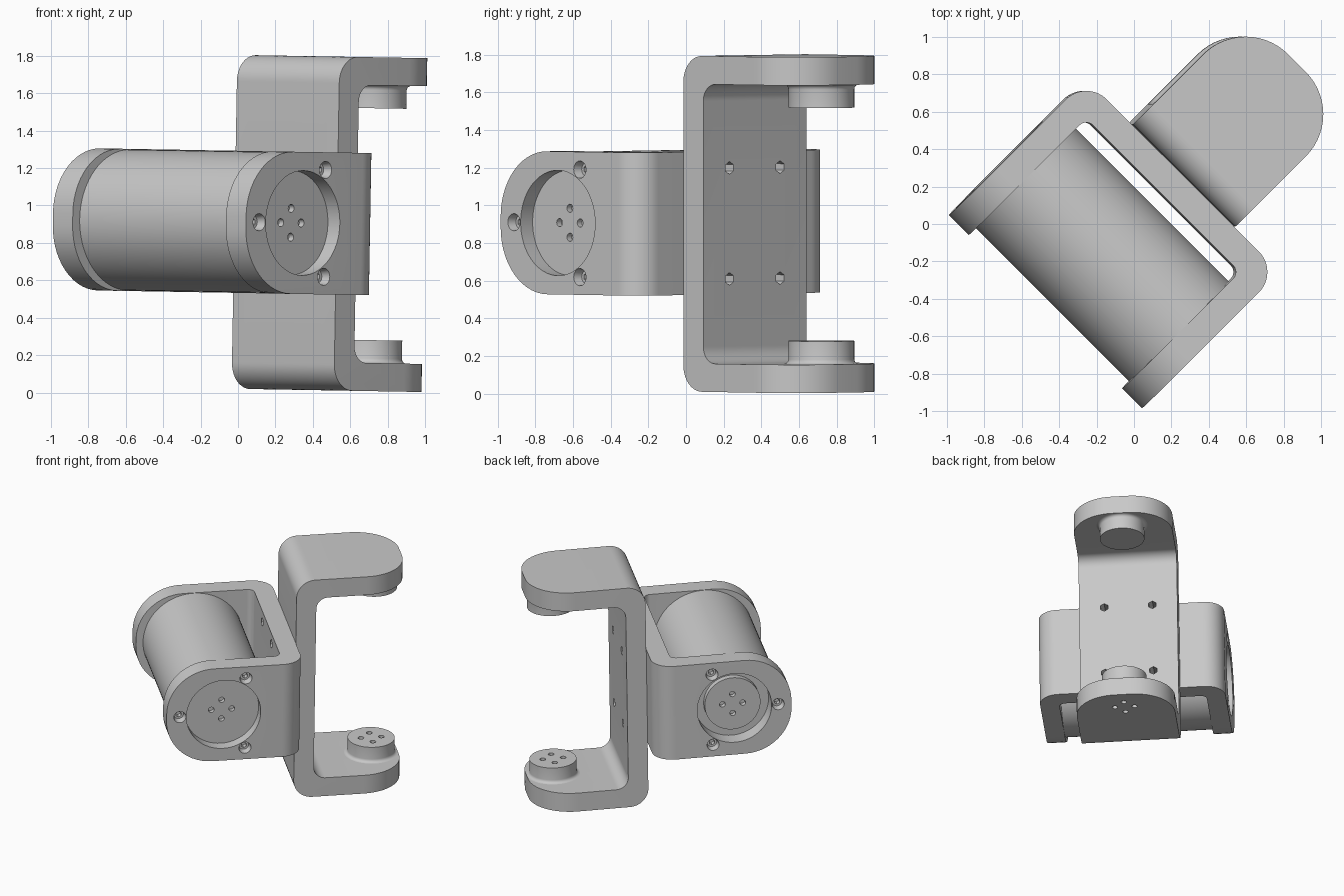
import bpy, bmesh
from math import pi, radians, cos, sin
from mathutils import Matrix, Vector

cube = bpy.data.objects.get("Cube")
if cube:
    bpy.data.objects.remove(cube, do_unlink=True)

# Local frame: X runs from motor to fork, Y along the motor axis, origin at mid height
PLACE = (Matrix.Translation((0, 0.005, 0.9125)) @ Matrix.Rotation(radians(1), 4, 'Y')
         @ Matrix.Rotation(radians(45), 4, 'Z'))
JOINT = 0.36       # plane where the two brackets meet
THICK = 0.15
MOTOR_X = -0.24
ARM_Y = 0.73
FORK_Z = 0.8925
BOSS_X = 1.01

grey = bpy.data.materials.new("plain grey")
grey.use_nodes = True
grey.diffuse_color = (0.58, 0.58, 0.58, 1)
grey.node_tree.nodes["Principled BSDF"].inputs["Base Color"].default_value = grey.diffuse_color


def make(name, bm):
    bmesh.ops.recalc_face_normals(bm, faces=bm.faces)
    mesh = bpy.data.meshes.new(name)
    bm.to_mesh(mesh)
    bm.free()
    ob = bpy.data.objects.new(name, mesh)
    bpy.context.collection.objects.link(ob)
    ob.matrix_world = PLACE
    mesh.materials.append(grey)
    return ob


def add_cyl(bm, start, end, r1, r2=None, sides=24):
    a, b = Vector(start), Vector(end)
    turn = (b - a).to_track_quat('Z', 'Y').to_matrix().to_4x4()
    bmesh.ops.create_cone(bm, cap_ends=True, segments=sides, radius1=r1,
                          radius2=r1 if r2 is None else r2, depth=(b - a).length,
                          matrix=Matrix.Translation((a + b) / 2) @ turn)


def cylinders(name, specs):
    bm = bmesh.new()
    for s in specs:
        add_cyl(bm, *s)
    return make(name, bm)


def cut(ob, name, specs):
    """Subtract a set of cylinders from an object and keep the result."""
    cutter = cylinders(name, specs)
    cutter.hide_render = True
    mod = ob.modifiers.new(name, 'BOOLEAN')
    mod.operation, mod.solver, mod.object = 'DIFFERENCE', 'EXACT', cutter
    bpy.context.view_layer.update()
    graph = bpy.context.evaluated_depsgraph_get()
    mesh = bpy.data.meshes.new_from_object(ob.evaluated_get(graph))
    ob.modifiers.clear()
    ob.data = mesh
    bpy.data.objects.remove(cutter, do_unlink=True)


def finish(ob):
    bpy.ops.object.select_all(action='DESELECT')
    ob.select_set(True)
    bpy.context.view_layer.objects.active = ob
    bpy.ops.object.shade_smooth_by_angle(angle=radians(30))


def u_bracket(name, depth, width, span, r_out, r_in, r_tip, matrix):
    """U profile in (depth, span), extruded over the width, with rounded corners."""
    inner = span - THICK
    outline = [(0, -span), (depth, -span), (depth, -inner), (THICK, -inner),
               (THICK, inner), (depth, inner), (depth, span), (0, span)]
    bm = bmesh.new()
    face = bm.faces.new([bm.verts.new((d, -width, s)) for d, s in outline])
    ext = bmesh.ops.extrude_face_region(bm, geom=[face])
    bmesh.ops.translate(bm, vec=(0, 2 * width, 0),
                        verts=[g for g in ext["geom"] if isinstance(g, bmesh.types.BMVert)])
    bmesh.ops.recalc_face_normals(bm, faces=bm.faces)

    def bevel(radius, axis, d):
        edges = []
        for e in bm.edges:
            a, b = e.verts[0].co, e.verts[1].co
            if abs((b - a).normalized()[axis]) > 0.99 and abs(a.x - d) + abs(b.x - d) < 1e-4:
                if axis == 1 or abs(b.z - a.z) < THICK * 1.1:
                    edges.append(e)
        bmesh.ops.bevel(bm, geom=edges, offset=radius, offset_type='OFFSET', segments=14,
                        profile=0.5, affect='EDGES', clamp_overlap=False)

    bevel(r_tip, 2, depth)
    bevel(r_out, 1, 0)
    bevel(r_in, 1, THICK)
    bm.transform(matrix)
    return make(name, bm)


def four_holes(point, length):
    """Four small holes around a centre; point(a, b, t) maps into the local frame."""
    return [(point(0.077 * cos(k * pi / 2), 0.077 * sin(k * pi / 2), 0),
             point(0.077 * cos(k * pi / 2), 0.077 * sin(k * pi / 2), length), 0.022, None, 16)
            for k in range(4)]


# Bracket bodies
turn = Matrix(((-1, 0, 0, JOINT), (0, 0, 1, 0), (0, 1, 0, 0), (0, 0, 0, 1)))
motor_bracket = u_bracket("motor_bracket", 1.03, 0.38, ARM_Y, 0.155, 0.05, 0.35, turn)
fork_bracket = u_bracket("fork_bracket", 0.85, 0.387, FORK_Z, 0.14, 0.09, 0.32,
                         Matrix.Translation((JOINT, 0, 0)))

# Hexagonal bolt holes through both plates
bolts = [((0.1, y, z), (0.6, y, z), 0.034, None, 6)
         for y in (-0.19, 0.19) for z in (-0.295, 0.295)]
cut(motor_bracket, "bolt_cutter", bolts)
cut(fork_bracket, "bolt_cutter", bolts)

# Round recesses and countersunk screw holes in both arms
cut(motor_bracket, "recess_cutter",
    [((MOTOR_X, side * (ARM_Y - deep), 0), (MOTOR_X, side * 0.8, 0), 0.28, None, 64)
     for side, deep in ((-1, 0.09), (1, 0.13))])
screws = [(MOTOR_X + 0.33 * cos(a), 0.33 * sin(a), side)
          for a in (pi, pi / 3, -pi / 3) for side in (-1, 1)]
cut(motor_bracket, "screw_head_cutter",
    [((x, s * (ARM_Y - 0.05), z), (x, s * (ARM_Y + 0.01), z), 0.036, 0.048) for x, z, s in screws])
cut(motor_bracket, "screw_socket_cutter",
    [((x, s * (ARM_Y - 0.09), z), (x, s * ARM_Y, z), 0.022, None, 6) for x, z, s in screws])
cut(motor_bracket, "face_hole_cutter",
    four_holes(lambda a, b, t: (MOTOR_X + a, -0.66 + t, b), 0.055))

# Motor body and its rear hub
motor_body = cylinders("motor_body", [((MOTOR_X, -0.59, 0), (MOTOR_X, 0.59, 0), 0.377, None, 96)])
motor_hub = cylinders("motor_hub", [((MOTOR_X, 0.59, 0), (MOTOR_X, 0.65, 0), 0.21, None, 64)])
cut(motor_hub, "hub_hole_cutter",
    four_holes(lambda a, b, t: (MOTOR_X + a, 0.61 + t, b), 0.06))


# Filleted pivot bosses on the inner side of the fork fingers
def boss(name, side):
    base = FORK_Z - THICK
    profile = [(0, base + 0.02), (0.2, base + 0.02), (0.2, base)]
    profile += [(0.2 - 0.025 * sin(t * pi / 8), base - 0.025 * (1 - cos(t * pi / 8)))
                for t in range(1, 5)]
    profile += [(0.175, 0.62), (0, 0.62)]
    bm = bmesh.new()
    verts = [bm.verts.new((BOSS_X + r, 0, side * z)) for r, z in profile]
    edges = [bm.edges.new(p) for p in zip(verts, verts[1:])]
    bmesh.ops.spin(bm, geom=verts + edges, cent=(BOSS_X, 0, 0), axis=(0, 0, 1),
                   angle=2 * pi, steps=64)
    bmesh.ops.remove_doubles(bm, verts=bm.verts, dist=1e-4)
    return make(name, bm)


upper_boss = boss("upper_boss", 1)
lower_boss = boss("lower_boss", -1)
pivot_holes = four_holes(lambda a, b, t: (BOSS_X + a, b, -0.95 + t), 0.4)
cut(lower_boss, "pivot_hole_cutter", pivot_holes)
cut(fork_bracket, "pivot_hole_cutter", pivot_holes)

for part in (motor_bracket, fork_bracket, motor_body, motor_hub, upper_boss, lower_boss):
    finish(part)
